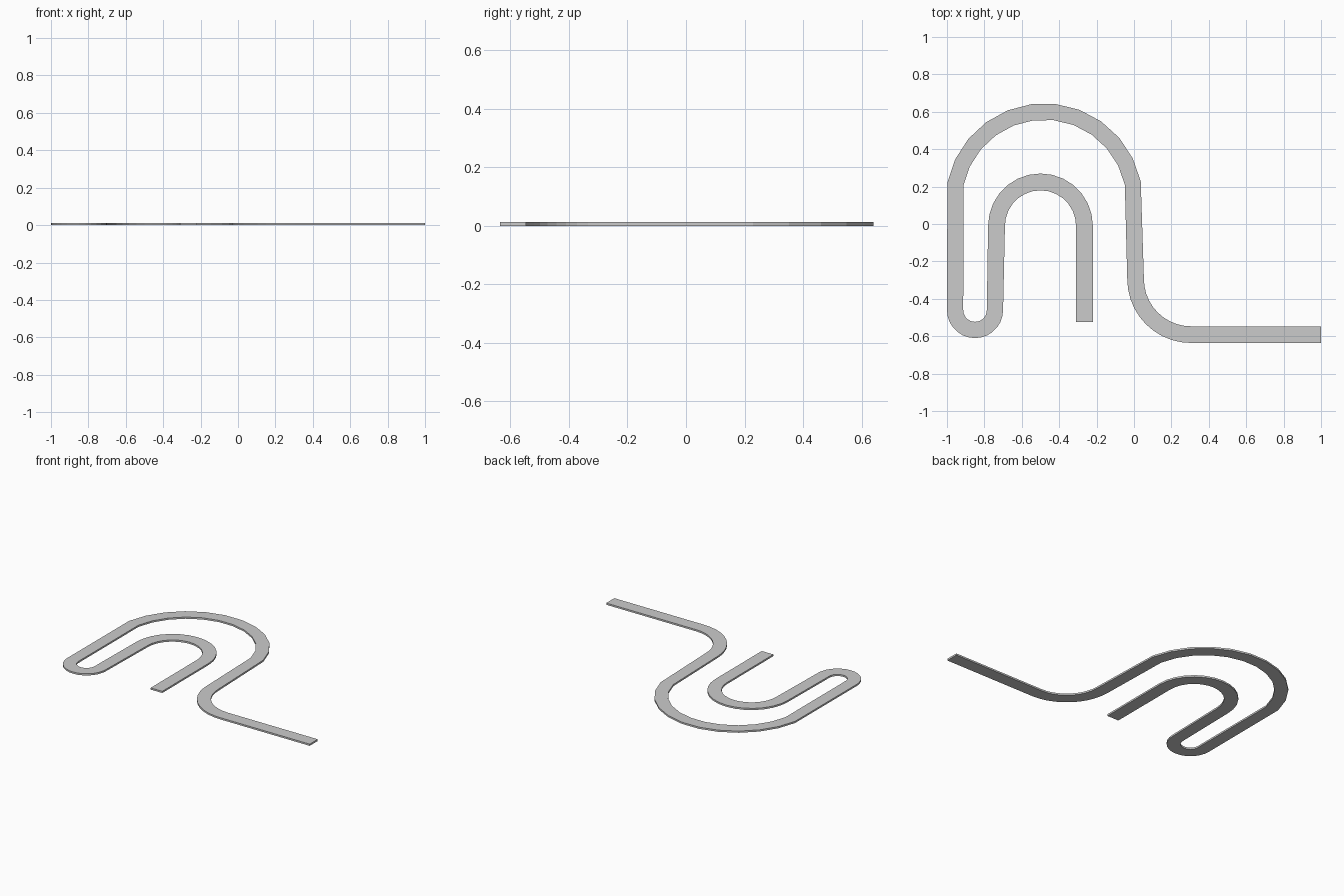
import bpy, bmesh
from math import radians, cos, sin

if "Cube" in bpy.data.objects:
    bpy.data.objects.remove(bpy.data.objects["Cube"])

HEIGHT = 0.012
sections = []  # (left edge, right edge) pairs along the track


def arc(cx, cy, r_left, r_right, a0, a1, steps):
    """Add radial cross-sections of a bend."""
    for i in range(steps + 1):
        a = radians(a0 + (a1 - a0) * i / steps)
        c, s = cos(a), sin(a)
        sections.append(((cx + r_left * c, cy + r_left * s),
                         (cx + r_right * c, cy + r_right * s)))


# inner free end
sections.append(((-0.31, -0.523), (-0.22, -0.523)))
# inner arch
arc(-0.5, -0.01, 0.19, 0.28, 0, 180, 14)
# tight U-turn at lower left
arc(-0.85, -0.46, 0.15, 0.063, 0, -180, 14)
# large outer arch
arc(-0.48, 0.117, 0.528, 0.441, 168.6, 12.2, 11)
# sweep into the straight tail
arc(0.305, -0.295, 0.252, 0.341, 180, 270, 10)
# tail end
sections.append(((1.0, -0.547), (1.0, -0.636)))

# skin the rectangular cross-sections into a solid strip
bm = bmesh.new()
rings = []
for (lx, ly), (rx, ry) in sections:
    rings.append([bm.verts.new(p) for p in (
        (lx, ly, 0), (rx, ry, 0), (rx, ry, HEIGHT), (lx, ly, HEIGHT))])
for a, b in zip(rings, rings[1:]):
    for i in range(4):
        j = (i + 1) % 4
        bm.faces.new((a[i], a[j], b[j], b[i]))
bm.faces.new(rings[0])
bm.faces.new(rings[-1][::-1])
bmesh.ops.recalc_face_normals(bm, faces=bm.faces)

mesh = bpy.data.meshes.new("curved_strip")
bm.to_mesh(mesh)
bm.free()
strip = bpy.data.objects.new("curved_strip", mesh)
bpy.context.collection.objects.link(strip)
